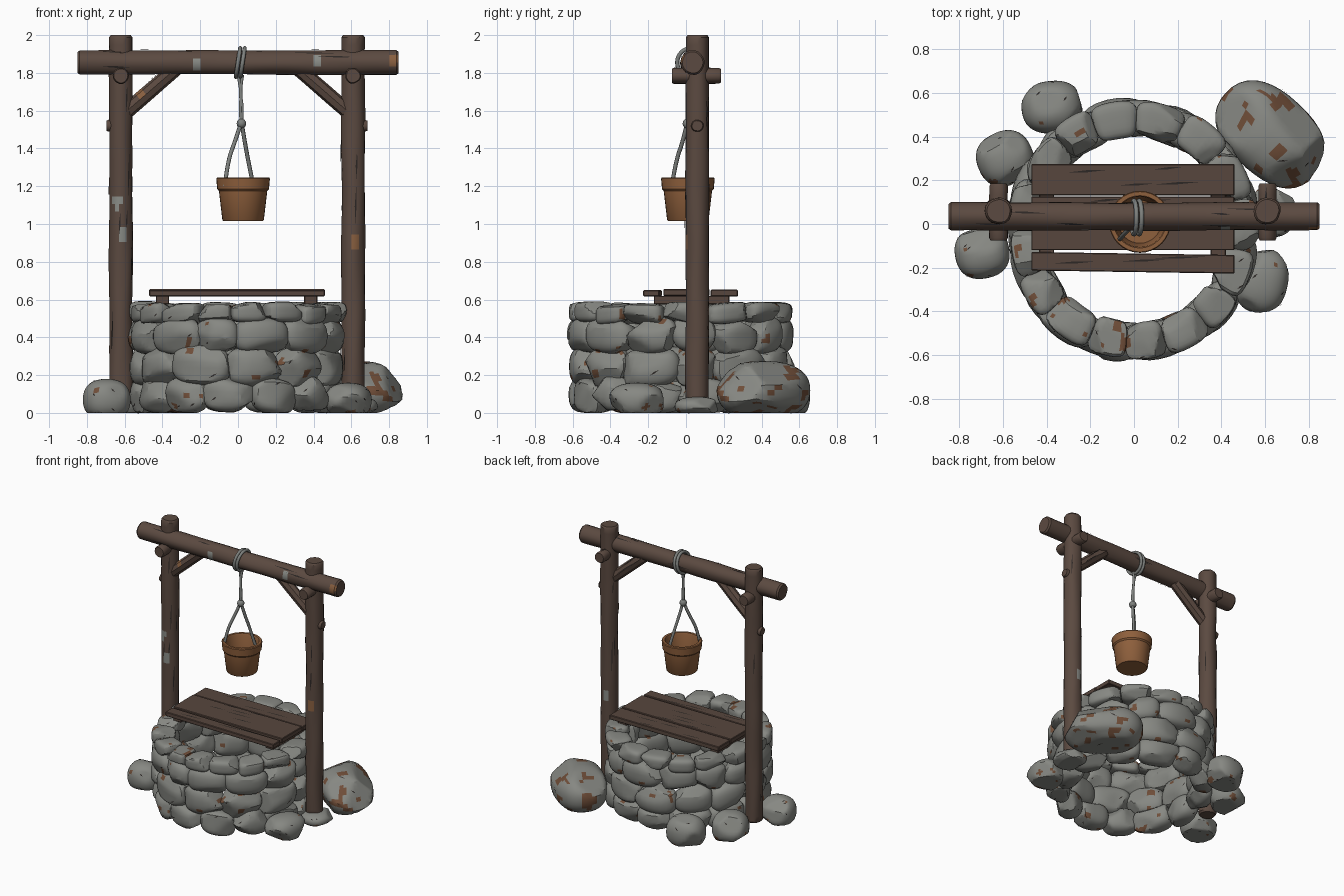
import bpy, bmesh, math, random
from mathutils import Vector, Matrix, noise

random.seed(7)
cube = bpy.data.objects.get("Cube")
if cube:
    bpy.data.objects.remove(cube, do_unlink=True)


def material(name, r, g, b):
    m = bpy.data.materials.new(name)
    m.use_nodes = True
    m.diffuse_color = (r, g, b, 1)
    bsdf = next(n for n in m.node_tree.nodes if n.type == 'BSDF_PRINCIPLED')
    bsdf.inputs["Base Color"].default_value = (r, g, b, 1)
    bsdf.inputs["Roughness"].default_value = 0.9
    return m


STONE = material("grey stone", .24, .245, .225)
CRACK = material("dark crack", .025, .02, .018)
RUST = material("brown earth", .16, .075, .04)
WOOD = material("brown wood", .105, .068, .052)
LID = material("lid wood", .095, .061, .047)
PALE = material("pale grey wear", .25, .26, .24)
ORANGE = material("orange wear", .25, .115, .05)
BUCKET = material("bucket wood", .27, .115, .045)
ROPE = material("grey rope", .21, .22, .21)


def smooth(ob, angle=35):
    bpy.ops.object.select_all(action='DESELECT')
    ob.select_set(True)
    bpy.context.view_layer.objects.active = ob
    bpy.ops.object.shade_smooth_by_angle(angle=math.radians(angle))


def finish(name, bm, mats, angle=35):
    me = bpy.data.meshes.new(name)
    bm.to_mesh(me)
    bm.free()
    for m in mats:
        me.materials.append(m)
    ob = bpy.data.objects.new(name, me)
    bpy.context.collection.objects.link(ob)
    smooth(ob, angle)
    return ob


def sliver(bm, a, b, normal, width, mat=1):
    """Thin dark diamond lying just above a surface."""
    mid, side = (a + b) / 2, (b - a).cross(normal).normalized() * width
    vs = [bm.verts.new(p + normal * .004) for p in (a, mid - side, b, mid + side)]
    f = bm.faces.new(vs)
    f.material_index = mat
    f.normal_update()
    if f.normal.dot(normal) < 0:
        f.normal_flip()


def add_stone(bm, place, power, cuts=6, chips=7, rust=.55, cracks=3):
    """Rounded, chipped block; place() maps the unit shape into the model."""
    s = bmesh.new()
    bmesh.ops.create_cube(s, size=2)
    bmesh.ops.subdivide_edges(s, edges=s.edges[:], cuts=cuts, use_grid_fill=True)
    planes = [(Vector([random.gauss(0, 1) for _ in range(3)]).normalized(),
               random.uniform(.82, .98)) for _ in range(chips)]
    for v in s.verts:
        p = v.co.copy()
        p /= sum(abs(c) ** power for c in p) ** (1 / power)
        for d, h in planes:
            p -= d * max(0, p.dot(d) - h)
        v.co = place(p)
    bmesh.ops.recalc_face_normals(s, faces=s.faces[:])
    faces = s.faces[:]
    for f in faces:
        if noise.noise(f.calc_center_median() * 13) > rust:
            f.material_index = 2
    for f in random.sample(faces, cracks):
        a, b = f.verts[0].co.copy(), f.verts[2].co.copy()
        sliver(s, a, b, f.normal.copy(), .004)
    tmp = bpy.data.meshes.new("tmp")
    s.to_mesh(tmp)
    s.free()
    bm.from_mesh(tmp)
    bpy.data.meshes.remove(tmp)


# Stone ring, four staggered courses: bottom, top, count, roundness
courses = [(0, .19, 13, 2.7), (.14, .355, 12, 2.6), (.315, .51, 13, 2.7), (.475, .585, 16, 4)]
for i, (z0, z1, count, power) in enumerate(courses):
    bm = bmesh.new()
    steps = [random.uniform(.8, 1.2) for _ in range(count)]
    unit = 2 * math.pi / sum(steps)
    ang = i * .9
    for st in steps:
        width = st * unit
        mid, half = ang + width / 2, width * (.515 if i == 3 else .57)
        ang += width
        grow = random.uniform(-.012, .015)
        tilt = random.uniform(-.04, .04)
        lift = random.uniform(-.008, .006)

        def place(p):
            t = mid + p.x * half
            r = .505 + grow + p.y * .085
            z = (z0 + z1) / 2 + p.z * (z1 - z0) / 2 + lift + p.x * tilt * .3
            return Vector((-.005 + r * .975 * math.cos(t), -.03 + r * 1.015 * math.sin(t), max(0, z)))
        add_stone(bm, place, power, chips=5 if i == 3 else 7)
    finish(f"stone_course_{i + 1}", bm, [STONE, CRACK, RUST], 28)

# Loose boulders: centre, half sizes, turn, earth threshold
boulders = {
    "large_boulder": ((.625, .41, .12), (.28, .19, .155), -.75, .3),
    "back_boulder": ((-.375, .535, .08), (.14, .12, .12), .1, .5),
    "left_boulder": ((-.59, .3, .08), (.13, .125, .12), .4, .5),
    "front_left_boulder": ((-.695, -.13, .07), (.125, .12, .11), .2, .6),
    "front_right_boulder": ((.585, -.26, .065), (.12, .15, .095), -.2, .4),
    "post_footing_stone": ((.635, .06, .035), (.105, .12, .05), 0, .6),
}
for name, (centre, size, turn, rust) in boulders.items():
    bm = bmesh.new()
    rot = Matrix.Rotation(turn, 3, 'Z')

    def place(p):
        q = rot @ Vector([p[k] * size[k] for k in range(3)]) + Vector(centre)
        q.z = max(0, q.z)
        return q
    add_stone(bm, place, 2.35, cuts=9, rust=rust, cracks=8)
    finish(name, bm, [STONE, CRACK, RUST], 30)


def log(name, a, b, radius, cracks=0, spots=(), sides=18, mat=WOOD):
    """Slightly uneven round timber from a to b with splits and worn spots."""
    a, b = Vector(a), Vector(b)
    axis = b - a
    length = axis.length
    frame = axis.to_track_quat('Z', 'Y').to_matrix()
    seed = a * 3

    def point(t, ang, scale=1):
        d = Vector((math.cos(ang), math.sin(ang), 0))
        r = radius * scale * (1 + .1 * noise.noise(seed + d * 1.2 + Vector((0, 0, t * length * 3))))
        return a + frame @ (d * r + Vector((0, 0, t * length)))
    bm = bmesh.new()
    n = max(3, int(length / .04))
    bevel = .012 / length
    stops = [(0, .86)] + [(bevel + (1 - 2 * bevel) * k / n, 1) for k in range(n + 1)] + [(1, .86)]
    rings = [[bm.verts.new(point(t, 2 * math.pi * k / sides, s)) for k in range(sides)]
             for t, s in stops]
    for lo, hi in zip(rings, rings[1:]):
        for k in range(sides):
            j = (k + 1) % sides
            bm.faces.new((lo[k], lo[j], hi[j], hi[k]))
    bm.faces.new(rings[0][::-1])
    bm.faces.new(rings[-1])
    for f in bm.faces:
        for p, index in spots:
            if len(f.verts) == 4 and (f.calc_center_median() - Vector(p)).length < .03:
                f.material_index = index
    for _ in range(cracks):
        t, ang = random.uniform(.05, .8), random.uniform(0, 2 * math.pi)
        out = frame @ Vector((math.cos(ang), math.sin(ang), 0))
        end = min(.95, t + random.uniform(.08, .25) / length)
        sliver(bm, point(t, ang), point(end, ang + .1), out, .005)
    return finish(name, bm, [mat, CRACK, PALE, ORANGE])


# Timber frame
for side, x, spots in (("right", -.62, [((-.64, 0, 1.11), 2), ((-.61, 0, .94), 2)]),
                       ("left", .61, [((.62, 0, .9), 3), ((.6, .12, .7), 2)])):
    s = math.copysign(1, x)
    log(side + "_post", (x, .06, .05), (x, .06, 2), .062, 12, spots)
    log(side + "_cross_peg", (x, -.075, 1.785), (x, .185, 1.785), .042, 1)
    log(side + "_side_peg", (x, .06, 1.52), (x + s * .075, .06, 1.52), .032)
    log(side + "_brace", (x, .055, 1.57), (x - s * .3, .045, 1.83), .04, 2,
        [((x + .1, .02, 1.68), 3)] if s < 0 else (), 8)
log("top_beam", (-.85, .035, 1.855), (.85, .035, 1.855), .064, 12,
    [((-.21, -.025, 1.84), 2), ((.42, -.025, 1.86), 2), ((.82, -.025, 1.87), 3)])


def plank(name, lo, hi, tilt=0, cracks=0):
    bm = bmesh.new()
    bmesh.ops.create_cube(bm, size=1)
    lo, hi = Vector(lo), Vector(hi)
    for v in bm.verts:
        v.co = (lo + hi) / 2 + Vector([v.co[k] * (hi - lo)[k] for k in range(3)])
        v.co.y += tilt * v.co.x
    bmesh.ops.bevel(bm, geom=bm.edges[:], offset=.004, segments=1, affect='EDGES')
    for _ in range(cracks):
        x, y = random.uniform(lo.x + .03, hi.x - .3), random.uniform(lo.y + .02, hi.y - .02)
        for z, up in ((hi.z - .002, 1), (lo.z + .002, -1)):
            sliver(bm, Vector((x, y, z)), Vector((x + random.uniform(.12, .27), y + .01, z)),
                   Vector((0, 0, up)), .005)
    return finish(name, bm, [LID, CRACK])


# Wooden lid over the well
plank("lid_plank_front", (-.47, -.22, .617), (.46, -.135, .65), -.015, 3)
plank("lid_plank_middle", (-.47, -.12, .62), (.46, .125, .655), 0, 6)
plank("lid_plank_back", (-.47, .13, .617), (.46, .275, .652), 0, 4)
for side, x in (("right", -.4), ("left", .385)):
    plank(side + "_lid_batten", (x - .035, -.17, .575), (x + .035, .23, .62))

# Bucket, a turned profile
bm = bmesh.new()
outline = [(0, 1.015), (.104, 1.015), (.11, 1.022), (.128, 1.175), (.137, 1.185), (.142, 1.24),
           (.138, 1.246), (.12, 1.246), (.115, 1.235), (.098, 1.05), (0, 1.05)]
verts = [bm.verts.new((r, 0, z)) for r, z in outline]
edges = [bm.edges.new(pair) for pair in zip(verts, verts[1:])]
bmesh.ops.spin(bm, geom=verts + edges, axis=(0, 0, 1), cent=(0, 0, 0), angle=2 * math.pi, steps=32)
bmesh.ops.remove_doubles(bm, verts=bm.verts[:], dist=.0005)
bmesh.ops.recalc_face_normals(bm, faces=bm.faces[:])
bmesh.ops.translate(bm, verts=bm.verts[:], vec=(.027, .01, 0))
finish("bucket", bm, [BUCKET])


def rope(name, points, radius=.011, closed=False):
    cu = bpy.data.curves.new(name, 'CURVE')
    cu.dimensions = '3D'
    cu.bevel_depth, cu.bevel_resolution, cu.resolution_u = radius, 2, 5
    cu.use_fill_caps = True
    sp = cu.splines.new('NURBS')
    sp.points.add(len(points) - 1)
    for p, co in zip(sp.points, points):
        p.co = (*co, 1)
    sp.use_cyclic_u, sp.use_endpoint_u, sp.order_u = closed, not closed, 3
    cu.materials.append(ROPE)
    ob = bpy.data.objects.new(name, cu)
    bpy.context.collection.objects.link(ob)
    bpy.ops.object.select_all(action='DESELECT')
    ob.select_set(True)
    bpy.context.view_layer.objects.active = ob
    bpy.ops.object.convert(target='MESH')
    smooth(bpy.context.object, 60)


# Rope: loops round the beam, twin hanging strands, knot and two bucket legs
for i, x in enumerate((.0, .024)):
    loop = [(x + .012 * math.sin(k * math.pi / 6), .03 + .079 * math.cos(k * math.pi / 6),
             1.855 + .079 * math.sin(k * math.pi / 6)) for k in range(12)]
    rope(f"beam_loop_{i + 1}", loop, closed=True)
    s = 2 * i - 1
    rope(f"hanging_strand_{i + 1}", [(x, .02, 1.79), (.014 - s * .006, .012, 1.7),
                                     (.018 + s * .008, .008, 1.61), (.018, .008, 1.53)], .009)
rope("front_bucket_leg", [(.015, .005, 1.53), (-.015, -.015, 1.44), (-.055, -.055, 1.33), (-.07, -.075, 1.2)])
rope("back_bucket_leg", [(.02, .01, 1.53), (.035, .03, 1.44), (.055, .065, 1.33), (.082, .09, 1.2)])
bm = bmesh.new()
bmesh.ops.create_uvsphere(bm, u_segments=14, v_segments=8, radius=.026,
                          matrix=Matrix.Translation((.018, .008, 1.532)))
finish("rope_knot", bm, [ROPE])
